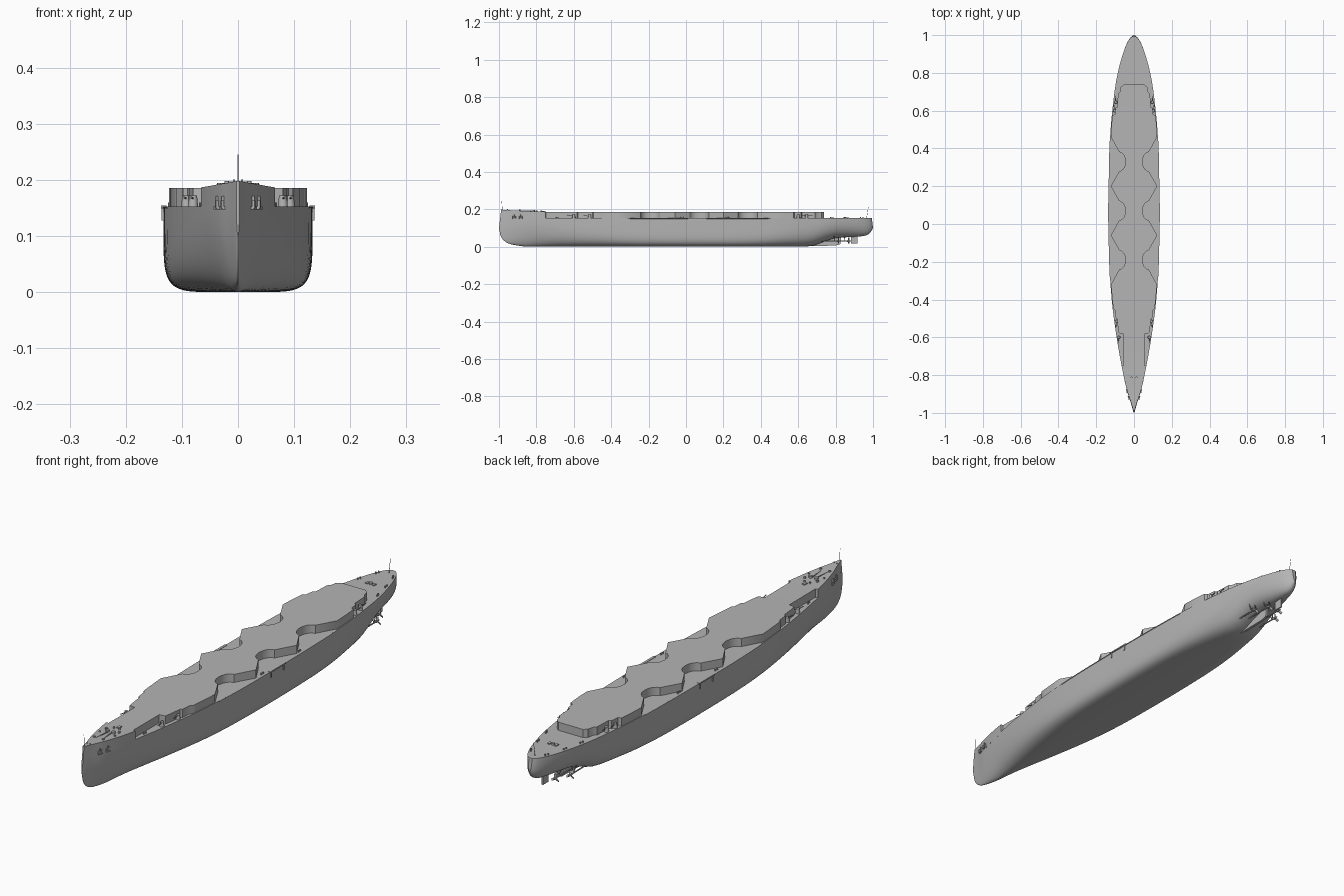
import bpy, bmesh, math
from mathutils import Vector

cube = bpy.data.objects.get("Cube")
if cube:
    bpy.data.objects.remove(cube)

GREY = (0.46, 0.46, 0.46, 1)
paint = bpy.data.materials.new("hull_grey")
paint.use_nodes = True
paint.diffuse_color = GREY
paint.node_tree.nodes["Principled BSDF"].inputs["Base Color"].default_value = GREY


def curve(points, y):
    """Smooth value at y through (y, value) points."""
    if y <= points[0][0]:
        return points[0][1]
    for i in range(len(points) - 1):
        (y0, a), (y1, b) = points[i], points[i + 1]
        if y <= y1:
            def slope(j):
                p, q = points[max(j - 1, 0)], points[min(j + 1, len(points) - 1)]
                return (q[1] - p[1]) / (q[0] - p[0])
            h = y1 - y0
            t = (y - y0) / h
            return (a * (1 + 2 * t) * (1 - t) ** 2 + slope(i) * h * t * (1 - t) ** 2
                    + b * t * t * (3 - 2 * t) + slope(i + 1) * h * t * t * (t - 1))
    return points[-1][1]


BEAM = [(-1, .003), (-.95, .017), (-.9, .033), (-.8, .056), (-.6, .092), (-.4, .118), (-.2, .13),
        (.05, .133), (.3, .131), (.5, .124), (.7, .103), (.8, .086), (.9, .06), (.96, .038),
        (.99, .02), (1, .007)]
KEEL = [(-1, .1), (-.99, .055), (-.96, .023), (-.91, .008), (-.84, 0), (.6, 0), (.68, .006),
        (.74, .028), (.8, .046), (.9, .053), (.96, .06), (.985, .075), (1, .1)]
FULL = [(-1, 1.8), (-.8, 2.1), (-.5, 4), (-.2, 6), (.3, 6), (.6, 3.4), (.8, 2.5), (1, 2.2)]
DECK = .153


def beam(y):
    return curve(BEAM, y)


def upper_z(y):
    return .186 + .012 * max(0, (-.7 - y) / .3) ** 1.5


def finish(name, bm, angle=35):
    bmesh.ops.recalc_face_normals(bm, faces=bm.faces[:])
    mesh = bpy.data.meshes.new(name)
    bm.to_mesh(mesh)
    bm.free()
    mesh.materials.append(paint)
    mesh.shade_smooth()
    mesh.set_sharp_from_angle(angle=math.radians(angle))
    obj = bpy.data.objects.new(name, mesh)
    bpy.context.scene.collection.objects.link(obj)
    return obj


def rake(x, y, z):
    """Lean the ends of the ship inwards above the waterline."""
    lean = .012 * max(0, z - .1) / .1 * max(0, abs(y) - .8) / .2
    return (x, y - math.copysign(lean, y), z)


def loft(name, sections):
    """Skin mirrored half sections of (x, y, z), each from the bottom up."""
    bm = bmesh.new()
    rings = []
    for half in sections:
        ring = half + [(-x, y, z) for x, y, z in reversed(half)]
        rings.append([bm.verts.new(rake(*p)) for p in ring])
    n = len(rings[0])
    for a, b in zip(rings, rings[1:]):
        for i in range(n):
            j = (i + 1) % n
            bm.faces.new((a[i], a[j], b[j], b[i]))
    bm.faces.new(rings[0])
    bm.faces.new(rings[-1])
    bmesh.ops.remove_doubles(bm, verts=bm.verts[:], dist=1e-5)
    return finish(name, bm)


def cylinder(name, p, q, r, r2=None, sides=12):
    p, q = Vector(p), Vector(q)
    bm = bmesh.new()
    bmesh.ops.create_cone(bm, cap_ends=True, segments=sides, radius1=r,
                          radius2=r if r2 is None else r2, depth=(q - p).length)
    bm.transform((q - p).to_track_quat('Z', 'Y').to_matrix().to_4x4())
    bmesh.ops.translate(bm, vec=(p + q) / 2, verts=bm.verts[:])
    return finish(name, bm)


def box(name, centre, size, turn=0):
    bm = bmesh.new()
    bmesh.ops.create_cube(bm, size=1)
    bmesh.ops.scale(bm, vec=size, verts=bm.verts[:])
    obj = finish(name, bm)
    obj.location = centre
    obj.rotation_euler.z = turn
    return obj


# Hull: superellipse sections, boxy amidships and fine at the ends
STATIONS, LEVELS = 72, 16
sections = []
for i in range(STATIONS + 1):
    y = -math.cos(math.pi * i / STATIONS)
    b, k, e = beam(y), curve(KEEL, y), 2 / curve(FULL, y)
    half = []
    for j in range(LEVELS + 1):
        a = math.pi / 2 * j / LEVELS
        c = max(0, math.cos(a))
        half.append((b * math.sin(a) ** e, y, max(0, k) + (DECK - max(0, k)) * (1 - c ** e)))
    sections.append(half)
loft("hull", sections)

# Upper deck: flush forecastle, stepped ends and three scalloped bays per side
plan = [(-1 + .25 * (i / 16) ** 1.5, 1) for i in range(17)]
plan += [(-.748, .055), (-.582, .055), (-.578, .08), (-.54, .086), (-.5, .09), (-.495, .098),
         (-.455, .102), (-.445, .113), (-.42, .122), (-.37, .122)]
bay = [(-.13, .123), (-.052, .079), (-.047, .067), (-.036, .055), (-.02, .048), (0, .045)]
for mid in (-.19, .07, .33):
    plan += [(mid + y, x) for y, x in bay] + [(mid - y, x) for y, x in reversed(bay[1:])]
plan += [(.46, .122), (.52, .12), (.575, .115), (.58, .102), (.615, .098), (.62, .088),
         (.69, .085), (.7, .075), (.725, .07), (.738, .055)]
loft("upper_deck", [[(w, y, .145), (w, y, upper_z(y))]
                    for y, x in plan for w in [min(x, beam(y) - (0 if x == 1 else .003))]])

# Jackstaff and ensign staff
cylinder("jackstaff", (0, -.982, .19), (0, -.985, .245), .0012, .0007, 6)
cylinder("ensign_staff", (0, .965, .15), (0, .975, .212), .0012, .0007, 6)

# Skeg and rudder
bm = bmesh.new()
outline = [(.58, .002), (.8, .006), (.825, .014), (.83, .055), (.58, .03)]
for x in (-.005, .005):
    bm.faces.new([bm.verts.new((x, y, z)) for y, z in outline])
bm.verts.ensure_lookup_table()
for i in range(5):
    j = (i + 1) % 5
    bm.faces.new((bm.verts[i], bm.verts[j], bm.verts[j + 5], bm.verts[i + 5]))
finish("skeg", bm)
box("rudder", (0, .9, .037), (.006, .036, .042))

for side, label in ((1, "left"), (-1, "right")):
    # Propeller shafts, struts and blades
    for place, x, start, end in (("inner", .024, .7, .87), ("outer", .052, .64, .815)):
        name = f"{label}_{place}"
        cylinder(name + "_shaft", (side * x, start, .032), (side * x, end, .03), .0028)
        cylinder(name + "_hub", (side * x, end - .008, .03), (side * x, end + .012, .03), .005, .002)
        for dx in (-.01, .01):
            cylinder(name + "_strut", (side * x, end - .02, .03),
                     (side * x + dx, end - .025, .062), .0018, sides=6)
        for k in range(3):
            a = 2 * math.pi * k / 3 + math.pi / 2
            blade = box(name + "_blade", (side * x + .01 * math.cos(a), end, .03 + .01 * math.sin(a)),
                        (.016, .0025, .009))
            blade.rotation_euler = (.5, -a, 0)

    # Casemate guns at the stepped corners
    for x, y, aim in ((.082, -.6, -1), (.1, -.515, -1), (.096, .645, 1), (.108, .6, 1)):
        x = min(x, beam(y) - .012)
        cylinder(label + "_gun_mount", (side * x, y, .15), (side * x, y, .172), .009, .007)
        cylinder(label + "_gun_barrel", (side * x, y, .167),
                 (side * (x + .004), y + aim * .032, .169), .0018, sides=8)

    # Anchors and hawse plates on the bow
    for y in (-.92, -.885):
        x = side * (beam(y) + .001)
        turn = side * -.34
        box(label + "_anchor_shank", (x, y, .16), (.004, .004, .022), turn)
        box(label + "_anchor_crown", (x, y, .15), (.006, .019, .005), turn)
        for d in (-.008, .008):
            box(label + "_anchor_fluke", (x, y + d, .156), (.005, .004, .014), turn)

    # Anchor chains, capstans and bollards on the forecastle
    box(label + "_anchor_chain", (side * .012, -.865, upper_z(-.865)), (.003, .085, .004), side * .1)
    for x, y, r, h in ((.013, -.815, .007, .008), (.028, -.8, .005, .006), (.02, -.89, .004, .006),
                       (.034, -.835, .003, .005), (.012, -.775, .004, .006), (.007, -.955, .002, .005)):
        cylinder(label + "_deck_fitting", (side * x, y, upper_z(y) - .003),
                 (side * x, y, upper_z(y) + h), r)

    # Bollard pairs along the main deck
    for y in (-.69, -.02, .22, .78, .86, .94):
        for d in (-.006, .006):
            x = side * (beam(y + d) - .011)
            cylinder(label + "_bollard", (x, y + d, .15), (x, y + d, .16), .0028, sides=8)

    # Side platforms and drop posts amidships
    box(label + "_side_platform", (side * .132, .06, .152), (.01, .1, .005))
    for y in (.02, .1):
        box(label + "_platform_post", (side * .134, y, .14), (.004, .004, .024))

    # Edge strake along the deck line
    loft_y = [-.3 + .74 * i / 12 for i in range(13)]
    for a, b in zip(loft_y, loft_y[1:]):
        cylinder(label + "_edge_strake", (side * beam(a), a, .151), (side * beam(b), b, .151), .002, sides=6)

# Hatches and winch on the quarterdeck, breakwater box on the forecastle
cylinder("stern_capstan", (0, .85, .15), (0, .85, .16), .007)
for x in (-.015, .015):
    box("stern_hatch", (x, .85, .154), (.01, .016, .006))
box("forward_hatch", (0, -.76, upper_z(-.76)), (.012, .018, .008))
